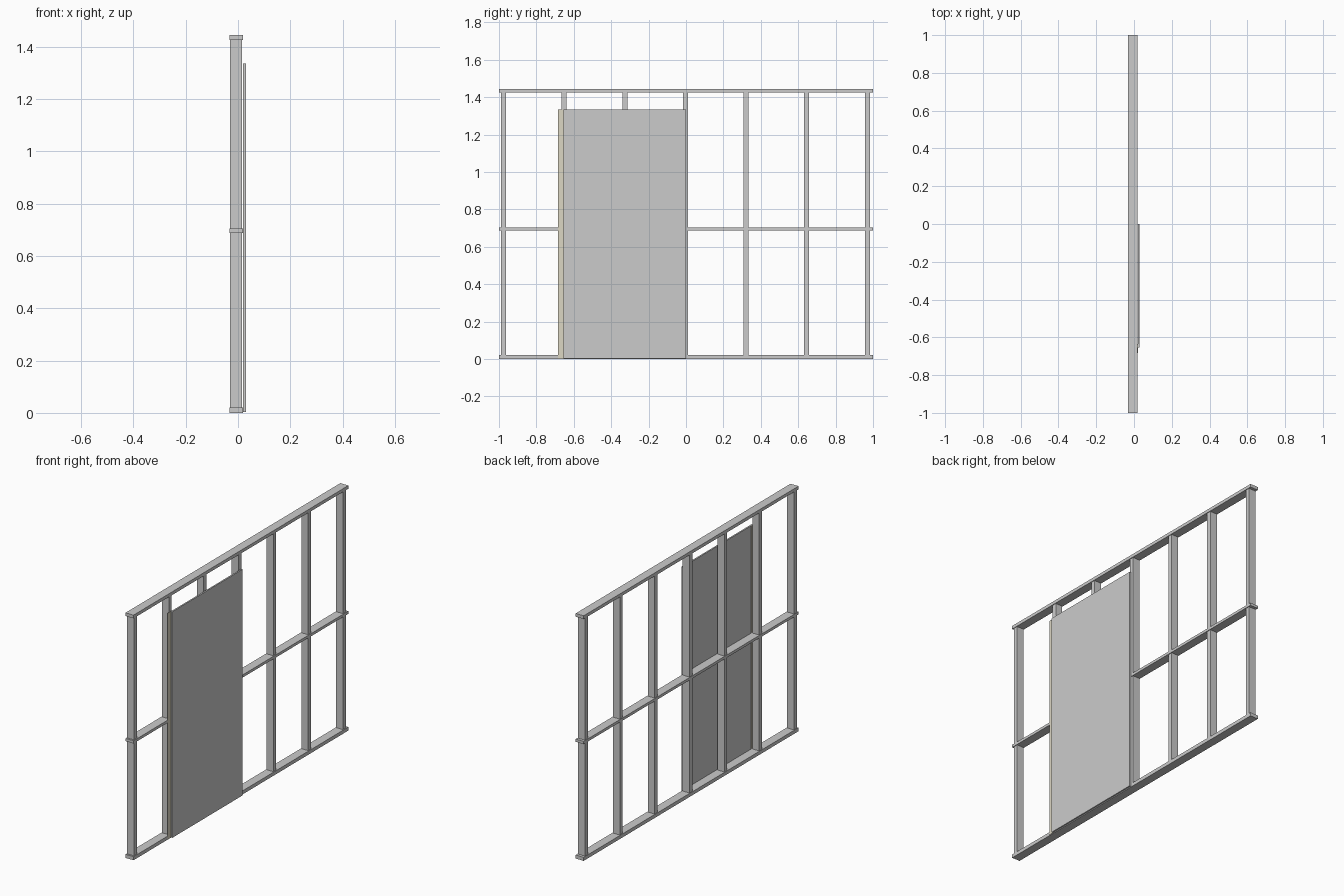
import bpy

if "Cube" in bpy.data.objects:
    bpy.data.objects.remove(bpy.data.objects["Cube"])


def box(name, x, y, z, mat=None):
    """Axis-aligned box from (min, max) ranges."""
    bpy.ops.mesh.primitive_cube_add(size=1, location=[(a + b) / 2 for a, b in (x, y, z)])
    ob = bpy.context.object
    ob.name = name
    ob.scale = [b - a for a, b in (x, y, z)]
    bpy.ops.object.transform_apply(location=False, rotation=False, scale=True)
    if mat:
        ob.data.materials.append(mat)
    return ob


HEIGHT = 1.444
TRACK_X = (-0.033, 0.019)
STUD_X = (-0.030, 0.015)

# Horizontal tracks running the full wall length
for name, z in (("bottom_track", (0, 0.021)),
                ("middle_rail", (0.688, 0.704)),
                ("top_track", (HEIGHT - 0.019, HEIGHT))):
    box(name, TRACK_X, (-1, 1), z)

# Seven evenly spaced vertical studs
for i in range(7):
    y = -0.976 + i * 0.3243
    box(f"stud_{i + 1}", STUD_X, (y - 0.0133, y + 0.0133), (0.021, HEIGHT - 0.019))

# Wall board fixed to two bays of the frame
box("wall_board", (0.021, 0.030), (-0.655, 0.0), (0.003, 1.335))

# Cream jointing strip showing along the board's left edge
cream = bpy.data.materials.new("cream")
cream.diffuse_color = (0.72, 0.68, 0.55, 1)
cream.use_nodes = True
cream.node_tree.nodes["Principled BSDF"].inputs["Base Color"].default_value = cream.diffuse_color
box("joint_strip", (0.019, 0.021), (-0.684, -0.636), (0.003, 1.335), cream)
